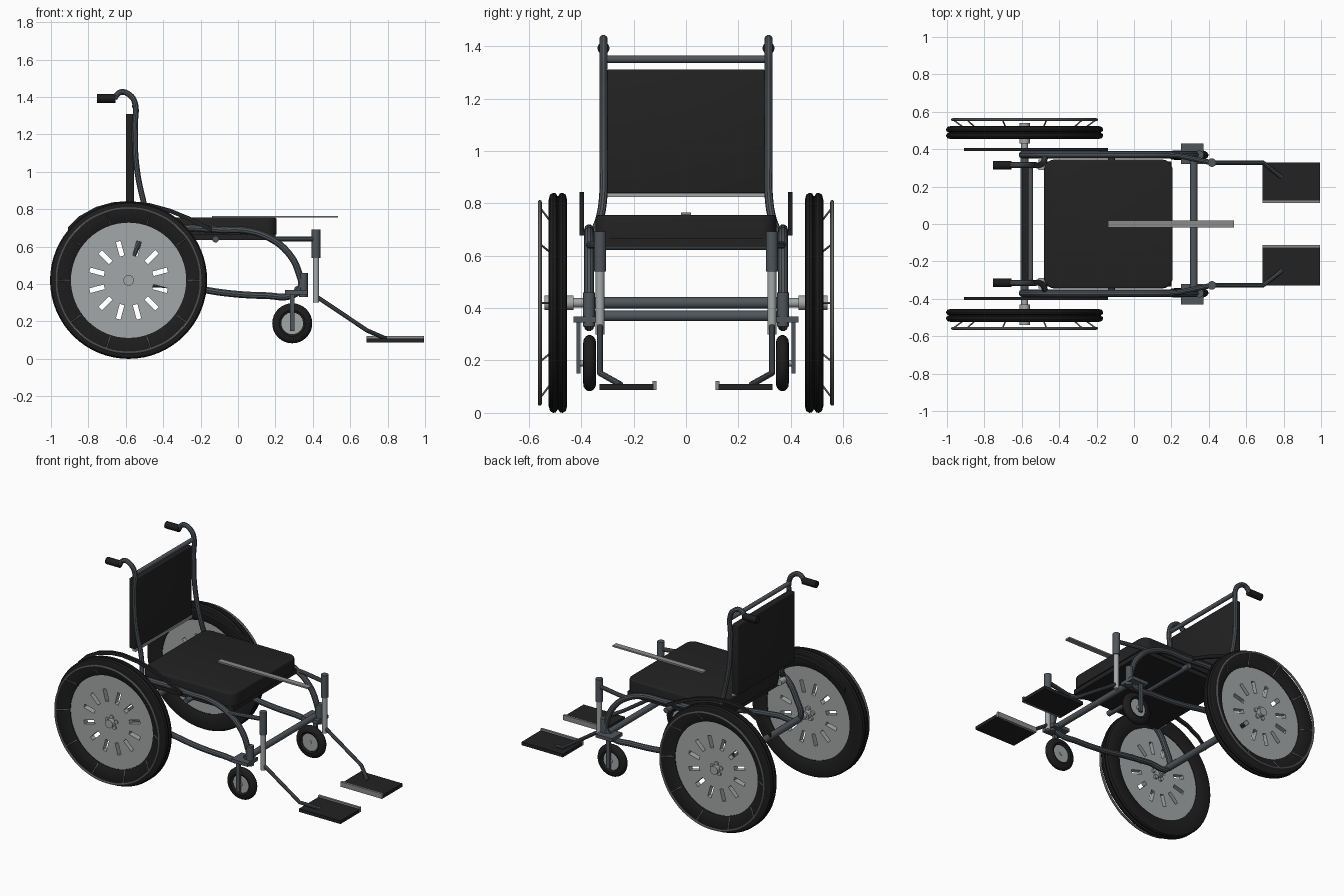
import bpy, bmesh, math
from mathutils import Vector

if "Cube" in bpy.data.objects:
    bpy.data.objects.remove(bpy.data.objects["Cube"])


def material(name, rgb):
    m = bpy.data.materials.new(name)
    m.diffuse_color = (*rgb, 1)
    m.use_nodes = True
    m.node_tree.nodes["Principled BSDF"].inputs["Base Color"].default_value = (*rgb, 1)
    return m


BLACK = material("black padding", (0.016, 0.016, 0.016))
RUBBER = material("black rubber", (0.012, 0.012, 0.012))
FRAME = material("slate frame", (0.08, 0.092, 0.105))
METAL = material("light metal", (0.37, 0.39, 0.39))
STEEL = material("grey steel", (0.26, 0.26, 0.26))


def finish(obj, mat, smooth=True):
    obj.data.materials.clear()
    obj.data.materials.append(mat)
    bpy.ops.object.select_all(action='DESELECT')
    obj.select_set(True)
    bpy.context.view_layer.objects.active = obj
    if smooth:
        bpy.ops.object.shade_smooth_by_angle(angle=math.radians(35))
    return obj


def from_bmesh(name, bm, mat, smooth=True):
    bmesh.ops.recalc_face_normals(bm, faces=bm.faces)
    me = bpy.data.meshes.new(name)
    bm.to_mesh(me)
    bm.free()
    obj = bpy.data.objects.new(name, me)
    bpy.context.collection.objects.link(obj)
    return finish(obj, mat, smooth)


def box(name, lo, hi, mat, bevel=0.0):
    bm = bmesh.new()
    bmesh.ops.create_cube(bm, size=1)
    for v in bm.verts:
        v.co = [(a + b) / 2 + c * abs(b - a) for a, b, c in zip(lo, hi, v.co)]
    if bevel:
        bmesh.ops.bevel(bm, geom=bm.edges[:], offset=bevel, segments=3,
                        affect='EDGES', profile=0.5)
    return from_bmesh(name, bm, mat, bevel > 0)


def rod(name, a, b, r, mat, sides=16):
    a, b = Vector(a), Vector(b)
    bm = bmesh.new()
    bmesh.ops.create_cone(bm, cap_ends=True, segments=sides, radius1=r, radius2=r,
                          depth=(b - a).length)
    turn = (b - a).to_track_quat('Z', 'Y')
    for v in bm.verts:
        v.co = turn @ v.co + (a + b) / 2
    return from_bmesh(name, bm, mat)


def tube(name, points, r, mat, bend=True, cyclic=False):
    cu = bpy.data.curves.new(name, 'CURVE')
    cu.dimensions = '3D'
    cu.bevel_depth, cu.bevel_resolution, cu.resolution_u = r, 3, 8
    cu.use_fill_caps = True
    sp = cu.splines.new('BEZIER')
    sp.bezier_points.add(len(points) - 1)
    for bp, p in zip(sp.bezier_points, points):
        bp.co = p
        bp.handle_left_type = bp.handle_right_type = 'AUTO' if bend else 'VECTOR'
    sp.use_cyclic_u = cyclic
    obj = bpy.data.objects.new(name, cu)
    bpy.context.collection.objects.link(obj)
    bpy.ops.object.select_all(action='DESELECT')
    obj.select_set(True)
    bpy.context.view_layer.objects.active = obj
    bpy.ops.object.convert(target='MESH')
    return finish(bpy.context.view_layer.objects.active, mat)


def lathe(name, profile, centre, mat, steps=64):
    """Spin a closed (radius, offset) outline around the y direction."""
    bm = bmesh.new()
    vs = [bm.verts.new((r, y, 0)) for r, y in profile]
    es = [bm.edges.new((vs[i], vs[(i + 1) % len(vs)])) for i in range(len(vs))]
    bmesh.ops.spin(bm, geom=vs + es, cent=(0, 0, 0), axis=(0, 1, 0),
                   angle=math.tau, steps=steps, use_merge=True)
    bmesh.ops.remove_doubles(bm, verts=bm.verts[:], dist=1e-5)
    bmesh.ops.translate(bm, verts=bm.verts[:], vec=centre)
    return from_bmesh(name, bm, mat)


def slotted_disc(name, centre, thick, mat):
    """Disc with twelve radial slots left open."""
    bm = bmesh.new()
    rings = []
    for r, half in ((0.02, 0.07), (0.135, 0.095), (0.215, 0.06), (0.318, 0.06)):
        ring = []
        for k in range(12):
            mid = math.radians(15 + 30 * k)
            for a in (mid - half, mid + half, mid + math.radians(15)):
                ring.append(bm.verts.new((centre[0] + r * math.cos(a), centre[1] - thick / 2,
                                          centre[2] + r * math.sin(a))))
        rings.append(ring)
    for j in range(3):
        for i in range(36):
            if not (j == 1 and i % 3 == 0):
                n = (i + 1) % 36
                bm.faces.new((rings[j][i], rings[j][n], rings[j + 1][n], rings[j + 1][i]))
    ext = bmesh.ops.extrude_face_region(bm, geom=bm.faces[:])
    bmesh.ops.translate(bm, vec=(0, thick, 0),
                        verts=[g for g in ext["geom"] if isinstance(g, bmesh.types.BMVert)])
    return from_bmesh(name, bm, mat, False)


WX, WZ = -0.585, 0.42          # rear axle
CX, CZ = 0.29, 0.19            # caster axle

for s, side in ((-1, "near"), (1, "far")):
    def P(x, y, z):
        return (x, s * y, z)

    # Rear wheel: two-lobed tyre, slotted disc, hub
    half = [(0.308, 0.022), (0.33, 0.031), (0.36, 0.034), (0.395, 0.035), (0.413, 0.03),
            (0.42, 0.018), (0.418, 0.008), (0.408, 0.002)]
    outline = half + [(r, -y) for r, y in reversed(half)]
    lathe(f"rear_tyre_{side}", outline, P(WX, 0.489, WZ), RUBBER)
    slotted_disc(f"rear_wheel_disc_{side}", P(WX, 0.489, WZ), 0.036, METAL)
    rod(f"hub_{side}", P(WX, 0.43, WZ), P(WX, 0.54, WZ), 0.028, METAL, 20)
    rod(f"axle_{side}", P(WX, 0.34, WZ), P(WX, 0.45, WZ), 0.018, METAL)
    for k in range(5):
        a = math.tau * k / 5 + math.pi / 2
        x, z = WX + 0.035 * math.cos(a), WZ + 0.035 * math.sin(a)
        rod(f"hub_lobe_{side}_{k}", P(x, 0.455, z), P(x, 0.515, z), 0.014, METAL, 12)

    # Push rim and its angled struts
    ring = [P(WX + 0.385 * math.cos(math.tau * k / 16), 0.558,
              WZ + 0.385 * math.sin(math.tau * k / 16)) for k in range(16)]
    tube(f"push_rim_{side}", ring, 0.0075, STEEL, cyclic=True)
    for k in range(10):
        a = math.tau * k / 10
        c, d = math.cos(a), math.sin(a)
        rod(f"rim_strut_{side}_{k}", P(WX + 0.31 * c, 0.505, WZ + 0.31 * d),
            P(WX + 0.383 * c, 0.558, WZ + 0.383 * d), 0.004, STEEL, 8)

    # Curved guard above the wheel
    path = [(-0.91, 0.69), (-0.85, 0.75), (-0.76, 0.80), (-0.67, 0.825), (-0.585, 0.832),
            (-0.47, 0.82), (-0.36, 0.79), (-0.25, 0.745), (-0.14, 0.69)]
    bm = bmesh.new()
    rows = [[bm.verts.new(P(x, y, z + dz)) for y, dz in
             ((0.39, -0.012), (0.406, -0.012), (0.406, 0.012), (0.39, 0.012))]
            for x, z in path]
    for a, b in zip(rows, rows[1:]):
        for i in range(4):
            bm.faces.new((a[i], a[(i + 1) % 4], b[(i + 1) % 4], b[i]))
    bm.faces.new(rows[0])
    bm.faces.new(rows[-1])
    from_bmesh(f"wheel_guard_{side}", bm, BLACK)

    # Side frame loop
    loop = [(-0.585, 0.42), (-0.56, 0.56), (-0.47, 0.68), (-0.32, 0.70), (-0.1, 0.69),
            (0.05, 0.685), (0.17, 0.645), (0.27, 0.565), (0.325, 0.46), (0.335, 0.38),
            (0.29, 0.34), (0.15, 0.338), (-0.05, 0.35), (-0.25, 0.38), (-0.42, 0.40)]
    tube(f"side_frame_{side}", [P(x, 0.37, z) for x, z in loop], 0.019, FRAME, cyclic=True)

    # Back post with push handle
    post = [(-0.66, 0.315, 1.392), (-0.645, 0.315, 1.415), (-0.62, 0.315, 1.427),
            (-0.585, 0.315, 1.415), (-0.555, 0.315, 1.38), (-0.551, 0.315, 1.24),
            (-0.547, 0.315, 1.08), (-0.53, 0.315, 0.95), (-0.505, 0.315, 0.84),
            (-0.485, 0.33, 0.74), (-0.475, 0.355, 0.68)]
    tube(f"back_post_{side}", [P(*p) for p in post], 0.016, FRAME)
    rod(f"hand_grip_{side}", P(-0.755, 0.315, 1.392), P(-0.655, 0.315, 1.392), 0.023, RUBBER)
    rod(f"post_clamp_{side}", P(-0.49, 0.29, 0.67), P(-0.49, 0.345, 0.67), 0.02, METAL)

    # Caster: mount, one-sided fork, wheel
    box(f"caster_plate_{side}", P(0.25, 0.32, 0.345), P(0.372, 0.43, 0.368), FRAME)
    rod(f"caster_socket_{side}", P(0.35, 0.37, 0.33), P(0.35, 0.37, 0.46), 0.023, FRAME)
    box(f"caster_fork_{side}", P(CX - 0.013, 0.402, 0.15), P(CX + 0.013, 0.418, 0.35), FRAME)
    rod(f"caster_axle_{side}", P(CX, 0.35, CZ), P(CX, 0.415, CZ), 0.012, METAL)
    small = [(0.058, 0.018), (0.07, 0.025), (0.09, 0.023), (0.102, 0.014), (0.107, 0.005)]
    lathe(f"caster_tyre_{side}", small + [(r, -y) for r, y in reversed(small)],
          P(CX, 0.368, CZ), RUBBER, 32)
    rod(f"caster_hub_{side}", P(CX, 0.353, CZ), P(CX, 0.383, CZ), 0.061, METAL, 32)

    # Leg rest: hanger, post, bent leg, footplate with raised inner lip
    tube(f"leg_hanger_{side}", [P(0.17, 0.37, 0.64), P(0.24, 0.365, 0.64), P(0.415, 0.328, 0.64)],
         0.014, FRAME, bend=False)
    rod(f"leg_sleeve_{side}", P(0.417, 0.328, 0.54), P(0.417, 0.328, 0.692), 0.023, FRAME)
    rod(f"leg_post_{side}", P(0.417, 0.328, 0.30), P(0.417, 0.328, 0.55), 0.017, METAL)
    tube(f"leg_tube_{side}", [P(0.417, 0.328, 0.335), P(0.69, 0.328, 0.152), P(0.79, 0.25, 0.108)],
         0.012, FRAME, bend=False)
    box(f"footplate_{side}", P(0.687, 0.125, 0.088), P(0.995, 0.33, 0.11), BLACK)
    box(f"footplate_lip_{side}", P(0.687, 0.113, 0.088), P(0.995, 0.128, 0.122), STEEL)

# Cross tubes joining the two sides
rod("rear_cross_tube", (WX, -0.37, WZ), (WX, 0.37, WZ), 0.022, FRAME)
rod("front_cross_tube", (0.32, -0.37, 0.37), (0.32, 0.37, 0.37), 0.02, FRAME)
rod("seat_cross_tube", (-0.12, -0.385, 0.64), (-0.12, 0.385, 0.64), 0.018, FRAME)
rod("back_cross_tube", (-0.553, -0.31, 1.35), (-0.553, 0.31, 1.35), 0.014, FRAME)

# Backrest
box("backrest", (-0.6, -0.303, 0.838), (-0.556, 0.303, 1.31), BLACK, 0.006)
box("backrest_bottom_bar", (-0.575, -0.303, 0.825), (-0.55, 0.303, 0.84), METAL)

# Seat cushion with rounded corners, and the board beneath
bm = bmesh.new()
corners = []
for cx, cy, start in ((0.15, 0.285, 0), (-0.425, 0.285, 90), (-0.425, -0.285, 180), (0.15, -0.285, 270)):
    for k in range(6):
        a = math.radians(start + 18 * k)
        corners.append((cx + 0.057 * math.cos(a), cy + 0.06 * math.sin(a)))
base = bm.faces.new([bm.verts.new((x, y, 0.665)) for x, y in corners])
top = bmesh.ops.extrude_face_region(bm, geom=[base])["geom"]
bmesh.ops.translate(bm, vec=(0, 0, 0.09), verts=[g for g in top if isinstance(g, bmesh.types.BMVert)])
rim = [e for e in bm.edges if min(v.co.z for v in e.verts) > 0.7]
bmesh.ops.bevel(bm, geom=rim, offset=0.012, segments=3, affect='EDGES', profile=0.5)
from_bmesh("seat_cushion", bm, BLACK)
box("seat_board", (-0.47, -0.335, 0.635), (0.2, 0.335, 0.668), BLACK)

# Flat bar lying on the seat
box("seat_bar", (-0.14, -0.019, 0.755), (0.535, 0.019, 0.765), STEEL)
